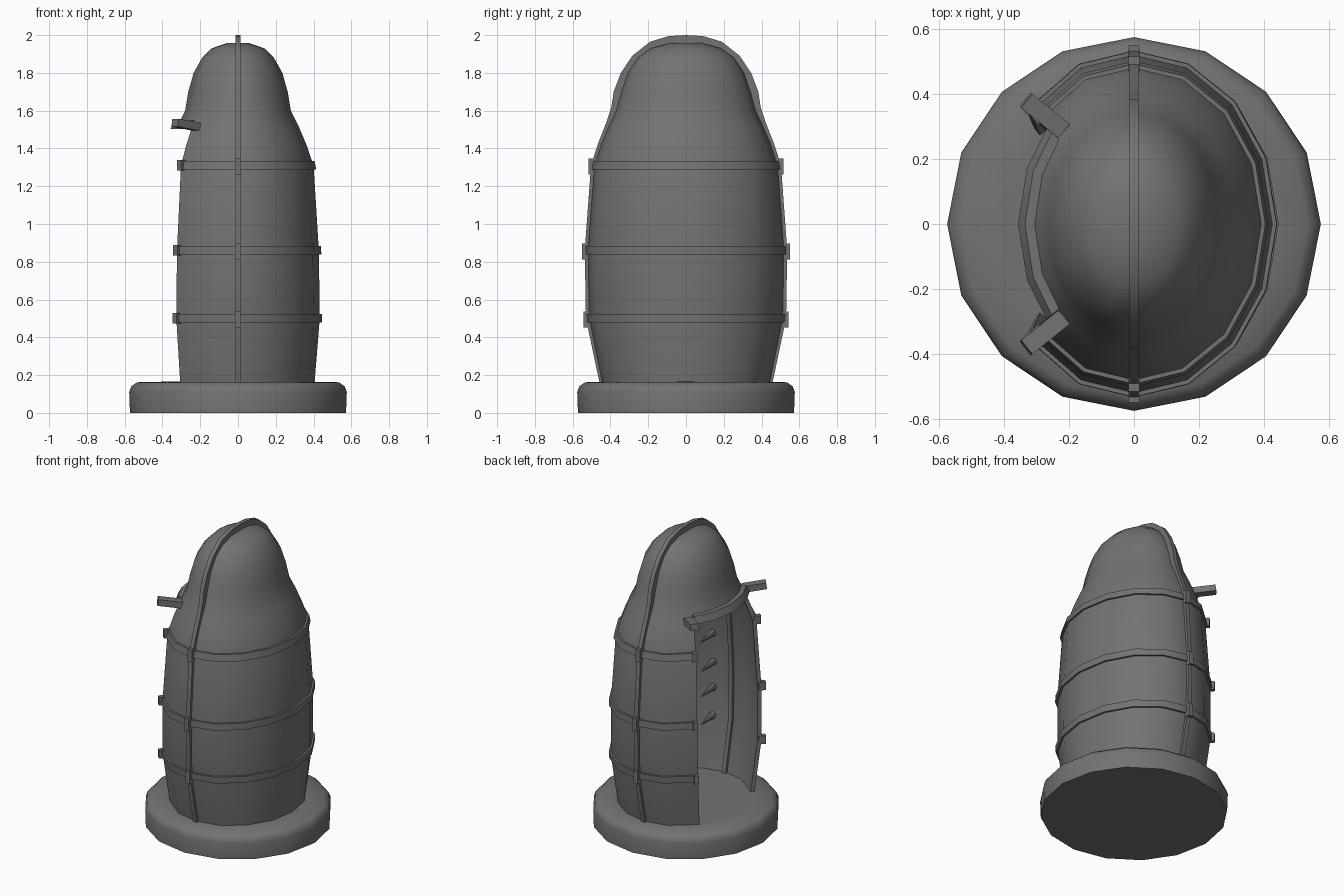
import bpy, bmesh, math
from mathutils import Vector, Matrix

if "Cube" in bpy.data.objects:
    bpy.data.objects.remove(bpy.data.objects["Cube"])

iron = bpy.data.materials.new("dark_iron")
iron.diffuse_color = (0.17, 0.17, 0.17, 1)
iron.use_nodes = True
iron.node_tree.nodes["Principled BSDF"].inputs["Base Color"].default_value = iron.diffuse_color

# shell profile: height, x radius, y radius
RINGS = [(.155, .405, .445), (.50, .433, .515), (.86, .428, .522), (1.31, .40, .488),
         (1.42, .362, .452), (1.52, .32, .41), (1.60, .28, .372), (1.70, .263, .345),
         (1.80, .235, .31), (1.88, .19, .257), (1.93, .14, .19), (1.957, .06, .09)]
LINTEL = 5                      # ring where the opening ends
EDGE = 139                      # the opening spans angles beyond +-EDGE (on -x)
WALL = [-EDGE] + [22.5 * i for i in range(-5, 6)] + [EDGE]
ARCH = [EDGE, 157.5, 180, 202.5, 360 - EDGE]


def finish(name, bm, thickness=0, angle=40):
    bmesh.ops.recalc_face_normals(bm, faces=bm.faces) if not thickness else None
    me = bpy.data.meshes.new(name)
    bm.to_mesh(me)
    bm.free()
    ob = bpy.data.objects.new(name, me)
    bpy.context.collection.objects.link(ob)
    me.materials.append(iron)
    if thickness:
        mod = ob.modifiers.new("wall", 'SOLIDIFY')
        mod.thickness = thickness
        mod.offset = -1
        bpy.context.view_layer.objects.active = ob
        bpy.ops.object.modifier_apply(modifier=mod.name)
    me = ob.data
    me.polygons.foreach_set("use_smooth", [True] * len(me.polygons))
    me.set_sharp_from_angle(angle=math.radians(angle))
    return ob


def radii(z):
    for (z0, a0, b0), (z1, a1, b1) in zip(RINGS, RINGS[1:]):
        if z <= z1:
            t = (z - z0) / (z1 - z0)
            return a0 + t * (a1 - a0), b0 + t * (b1 - b0)


def on_shell(z, deg, out=0):
    a, b = radii(z)
    t = math.radians(deg)
    return Vector(((a + out) * math.cos(t), (b + out) * math.sin(t), z))


def sweep(bm, sections):
    """Join equal-sized cross-sections into a closed tube."""
    rows = [[bm.verts.new(p) for p in s] for s in sections]
    n = len(rows[0])
    for r, s in zip(rows, rows[1:]):
        for i in range(n):
            bm.faces.new((r[i], r[(i + 1) % n], s[(i + 1) % n], s[i]))
    bm.faces.new(rows[0])
    bm.faces.new(rows[-1][::-1])


def band(name, z, angles, h, out, depth):
    bm = bmesh.new()
    sections = []
    for d in angles:
        low, high = on_shell(z - h / 2, d, out), on_shell(z + h / 2, d, out)
        low_in, high_in = on_shell(z - h / 2, d, -depth), on_shell(z + h / 2, d, -depth)
        sections.append((low, high, high_in, low_in))
    sweep(bm, sections)
    return finish(name, bm)


def block(bm, centre, size, turn=0, tilt=0):
    m = (Matrix.Translation(centre) @ Matrix.Rotation(turn, 4, 'Z')
         @ Matrix.Rotation(tilt, 4, 'Y') @ Matrix.Diagonal((*size, 1)))
    bmesh.ops.create_cube(bm, size=1, matrix=m)


# round plinth with softened upper rim
bm = bmesh.new()
sweep(bm, [[(r * math.cos(i * math.pi / 8), r * math.sin(i * math.pi / 8), z)
            for i in range(16)]
           for r, z in ((.572, 0), (.576, .11), (.565, .14), (.535, .162), (.4, .165))])
finish("plinth", bm, angle=50)

# shell with the opening left out on the -x side
bm = bmesh.new()
angles = WALL + ARCH[1:-1]
rows = [[bm.verts.new(on_shell(z, d)) for d in angles] for z, _, _ in RINGS]
n = len(angles)
for k in range(len(rows) - 1):
    for i in range(n):
        if k < LINTEL and i >= len(WALL) - 1:
            continue
        j = (i + 1) % n
        bm.faces.new((rows[k][i], rows[k][j], rows[k + 1][j], rows[k + 1][i]))
crown = bm.verts.new((0, 0, 1.96))
for i in range(n):
    bm.faces.new((rows[-1][i], rows[-1][(i + 1) % n], crown))
bmesh.ops.delete(bm, geom=[v for v in bm.verts if not v.link_faces], context='VERTS')
finish("shell", bm, thickness=.025)

# thin ridge running up one side, over the crown and down the other
half = [(.457, .155), (.53, .5), (.536, .86), (.503, 1.31), (.468, 1.42), (.425, 1.53),
        (.395, 1.62), (.383, 1.7), (.345, 1.8), (.285, 1.89), (.19, 1.965), (.09, 1.995)]
path = half + [(0, 2.0)] + [(-y, z) for y, z in half[::-1]]
bm = bmesh.new()
sections = []
for i, (y, z) in enumerate(path):
    p, q = path[max(i - 1, 0)], path[min(i + 1, len(path) - 1)]
    t = Vector((q[0] - p[0], q[1] - p[1])).normalized()
    inner = Vector((y, z)) + Vector((-t.y, t.x)) * .06
    if i in (0, len(path) - 1):
        inner.y = z
    w = .014
    sections.append(((-w, y, z), (w, y, z), (w, *inner), (-w, *inner)))
sweep(bm, sections)
finish("ridge", bm)

# hoops around the shell, with clasps at the ridge and opening edges
HOOPS = (.50, .86, 1.31)
clasps = bmesh.new()
for k, z in enumerate(HOOPS):
    band(f"hoop_{k + 1}", z, WALL, .045, .013, .02)
    a, b = radii(z)
    for s in (1, -1):
        block(clasps, (0, s * (b + .003), z - .005), (.034, .05, .085))
        p = on_shell(z, s * (EDGE - 1.5), .003)
        block(clasps, p, (.045, .03, .055), math.atan2(p.y, p.x))
finish("clasps", clasps)

# lintel over the opening and its two projecting lugs
band("lintel", 1.525, ARCH, .045, .03, .025)
bm = bmesh.new()
for s in (1, -1):
    block(bm, (-.275, s * .335, 1.525), (.15, .055, .042),
          math.atan2(s * .08, -.1), -.15)
finish("lintel_lugs", bm)

# spikes on the inner wall
bm = bmesh.new()
for z in (.50, .69, .86, 1.06):
    for d in (-72, 72, -25, 25):
        root = on_shell(z, d, -.02)
        aim = Vector((-root.x * .6, -root.y, 0)).normalized()
        m = (Matrix.Translation(root + aim * .085)
             @ aim.to_track_quat('Z', 'Y').to_matrix().to_4x4())
        bmesh.ops.create_cone(bm, cap_ends=True, segments=8, radius1=.026,
                              radius2=.002, depth=.17, matrix=m)
finish("spikes", bm)
